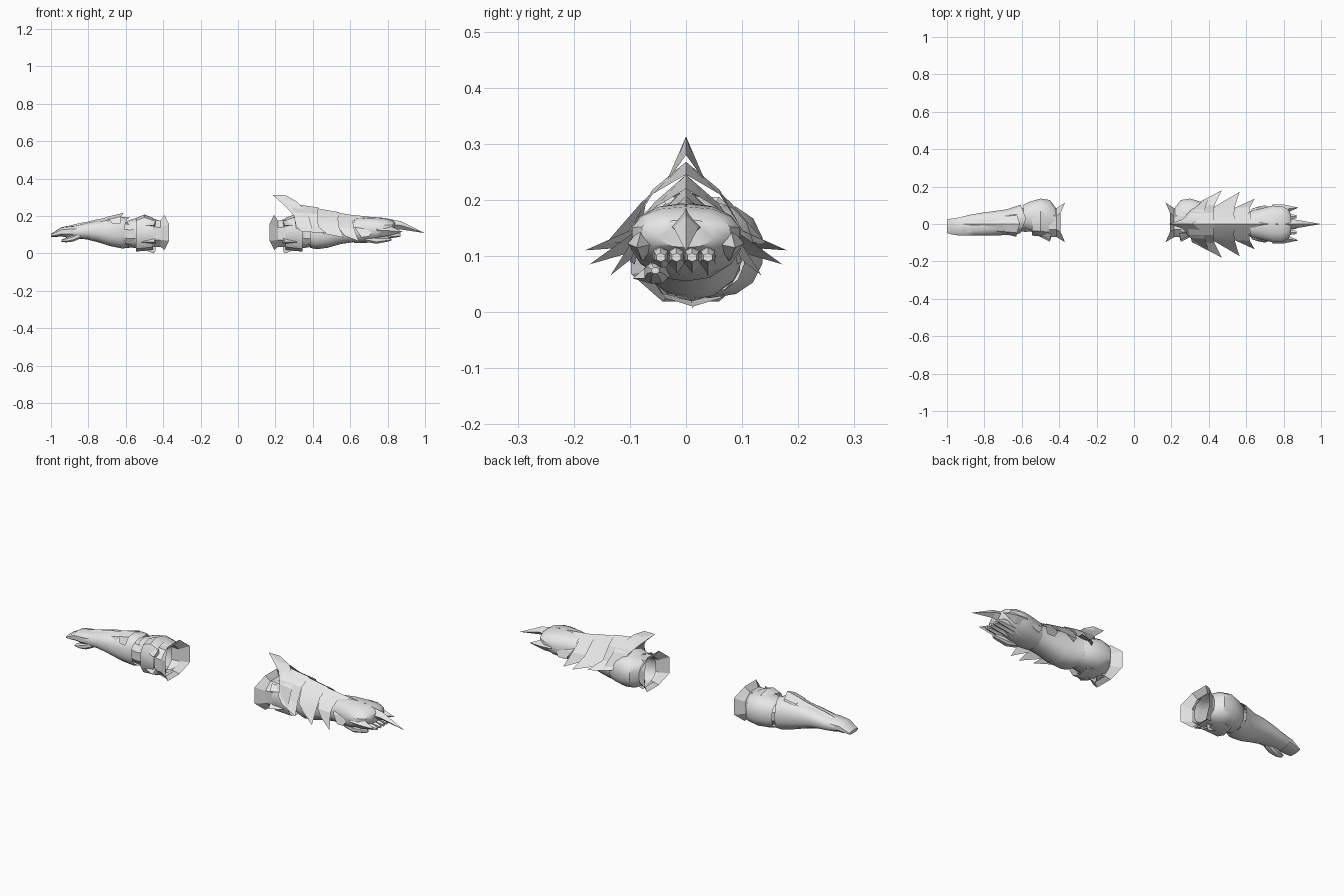
import bpy, math
from mathutils import Vector

grey = bpy.data.materials.new("light grey")
grey.diffuse_color = (0.8, 0.8, 0.8, 1)


def add(name, verts, faces, angle=35):
    me = bpy.data.meshes.new(name)
    me.from_pydata(verts, [], faces)
    me.materials.append(grey)
    ob = bpy.data.objects.new(name, me)
    bpy.context.collection.objects.link(ob)
    bpy.ops.object.select_all(action='DESELECT')
    ob.select_set(True)
    bpy.context.view_layer.objects.active = ob
    bpy.ops.object.mode_set(mode='EDIT')
    bpy.ops.mesh.select_all(action='SELECT')
    bpy.ops.mesh.normals_make_consistent(inside=False)
    bpy.ops.object.mode_set(mode='OBJECT')
    if angle:
        bpy.ops.object.shade_smooth_by_angle(angle=math.radians(angle))
    return ob


def loft(name, rings, n=12, caps=(False, False), power=0.85, rim=0, angle=35):
    """Tube along x; rings are (x, y0, y1, z0, z1). rim pushes the sides of the last ring along x."""
    verts, faces = [], []
    for k, (x, y0, y1, z0, z1) in enumerate(rings):
        for i in range(n):
            a = 2 * math.pi * (i + 0.5) / n
            c, s = math.cos(a), math.sin(a)
            c = math.copysign(abs(c) ** power, c)
            s = math.copysign(abs(s) ** power, s)
            dx = rim * (abs(c) - 0.6) if k == len(rings) - 1 else 0
            verts.append((x + dx, (y0 + y1) / 2 + c * (y1 - y0) / 2,
                          (z0 + z1) / 2 + s * (z1 - z0) / 2))
    for k in range(len(rings) - 1):
        for i in range(n):
            j = (i + 1) % n
            faces.append((k * n + i, k * n + j, (k + 1) * n + j, (k + 1) * n + i))
    if caps[0]:
        faces.append(tuple(range(n)))
    if caps[1]:
        faces.append(tuple(range((len(rings) - 1) * n, len(rings) * n)))
    return add(name, verts, faces, angle)


def spike(name, base, mid, tip):
    """Four-sided curved claw: a base diamond, a middle diamond and a tip."""
    verts = []
    for (x, y, z, ry, rz) in (base, mid):
        verts += [(x, y + ry, z), (x, y, z + rz), (x, y - ry, z), (x, y, z - rz)]
    verts.append(tip)
    faces = [(3, 2, 1, 0)]
    for i in range(4):
        j = (i + 1) % 4
        faces += [(i, j, 4 + j, 4 + i), (4 + i, 4 + j, 8)]
    add(name, verts, faces, 0)


# Upper arm, shared by both sides (mirrored and shifted for the right)
for side in ("left", "right"):
    def X(x):
        return x if side == "left" else -x - 0.2

    def R(rings):
        return [(X(r[0]),) + tuple(r[1:]) for r in rings]

    sgn = 1 if side == "left" else -1
    loft(side + "_upper_arm", R([(-0.59, -0.03, 0.105, 0.035, 0.175), (-0.56, -0.04, 0.12, 0.03, 0.185),
                                 (-0.50, -0.055, 0.138, 0.025, 0.195), (-0.45, -0.055, 0.13, 0.03, 0.185),
                                 (-0.42, -0.06, 0.09, 0.04, 0.175)]), 14)
    loft(side + "_arm_band", R([(-0.545, -0.065, 0.09, 0.01, 0.19), (-0.50, -0.07, 0.10, 0.013, 0.208),
                                (-0.455, -0.075, 0.095, 0.02, 0.19)]), 10)
    loft(side + "_elbow", R([(-0.64, -0.04, 0.085, 0.045, 0.17), (-0.58, -0.045, 0.09, 0.04, 0.165),
                             (-0.53, -0.04, 0.09, 0.04, 0.17)]), 10)
    loft(side + "_cuff", R([(-0.455, -0.075, 0.085, 0.03, 0.185), (-0.415, -0.075, 0.09, 0.03, 0.18),
                            (-0.385, -0.105, 0.122, 0.012, 0.212)]), 8, rim=0.05 * sgn, angle=20)
    # Small points below and in front of the band
    for k, (y, z, ty, tz) in enumerate([(0.01, 0.025, 0.012, 0.0), (-0.06, 0.06, -0.095, 0.06),
                                        (-0.05, 0.15, -0.085, 0.15)]):
        add(f"{side}_band_point_{k}", [(X(-0.52), y, z), (X(-0.44), y, z + 0.03),
                                       (X(-0.44), y, z - 0.01), (X(-0.45), ty, tz)],
            [(0, 1, 3), (0, 3, 2), (1, 2, 3)], 0)

# Left forearm, wrist and hand
loft("left_forearm", [(-0.92, -0.06, 0.04, 0.08, 0.145), (-0.87, -0.062, 0.052, 0.078, 0.15),
                      (-0.81, -0.064, 0.062, 0.075, 0.165), (-0.75, -0.064, 0.07, 0.06, 0.178),
                      (-0.68, -0.06, 0.08, 0.038, 0.183), (-0.62, -0.055, 0.10, 0.026, 0.195),
                      (-0.595, -0.05, 0.105, 0.03, 0.19)], 14, rim=-0.03)
loft("left_fingers", [(-1.0, -0.05, 0.025, 0.088, 0.105), (-0.975, -0.057, 0.03, 0.088, 0.12),
                      (-0.945, -0.062, 0.035, 0.09, 0.14), (-0.90, -0.064, 0.042, 0.085, 0.147),
                      (-0.86, -0.06, 0.045, 0.085, 0.148)], 10, (True, False), 0.7)
loft("left_thumb", [(-0.945, -0.055, -0.03, 0.062, 0.075), (-0.92, -0.06, -0.022, 0.058, 0.083),
                    (-0.88, -0.062, -0.015, 0.062, 0.10), (-0.84, -0.055, -0.01, 0.08, 0.12)],
     8, (True, False))


def plate(name, back, front):
    """Creased roof plate; edges run from the ridge outward and are mirrored in y."""
    n = len(back)
    verts, faces = [], []
    for s in (1, -1):
        o = len(verts)
        verts += [(x, s * y, z) for x, y, z in back + front]
        for i in range(n - 1):
            faces.append((o + i, o + i + 1, o + n + i + 1, o + n + i))
    add(name, verts, faces, 20)


# Overlapping scales on top of the left forearm
for k, (x, z) in enumerate([(-0.82, 0.168), (-0.74, 0.185), (-0.68, 0.198), (-0.61, 0.217)]):
    w = 0.035 + 0.008 * k
    plate(f"left_forearm_scale_{k}",
          [(x - 0.09, 0.0, z - 0.022), (x - 0.08, w * 0.7, z - 0.035), (x - 0.06, w, z - 0.06)],
          [(x, 0.0, z), (x - 0.015, w * 0.8, z - 0.02), (x - 0.02, w * 1.15, z - 0.06)])

# Right forearm and gauntlet hand
loft("right_forearm", [(0.385, -0.06, 0.10, 0.03, 0.19), (0.42, -0.07, 0.09, 0.022, 0.195),
                       (0.48, -0.075, 0.08, 0.03, 0.19), (0.55, -0.07, 0.072, 0.05, 0.185),
                       (0.62, -0.066, 0.066, 0.06, 0.18), (0.68, -0.07, 0.07, 0.065, 0.18)], 14)
loft("right_hand", [(0.62, -0.07, 0.07, 0.055, 0.19), (0.68, -0.085, 0.085, 0.055, 0.195),
                    (0.74, -0.10, 0.10, 0.065, 0.193), (0.79, -0.098, 0.098, 0.085, 0.188),
                    (0.825, -0.08, 0.08, 0.105, 0.178), (0.84, -0.05, 0.05, 0.115, 0.165)],
     14, (False, True))
for k in range(4):
    y = -0.045 + 0.028 * k
    loft(f"right_finger_{k}", [(0.72, y - 0.016, y + 0.016, 0.065, 0.12),
                               (0.80, y - 0.015, y + 0.015, 0.078, 0.12),
                               (0.845, y - 0.014, y + 0.014, 0.085, 0.115),
                               (0.87, y - 0.009, y + 0.009, 0.09, 0.105)], 6, (False, True))
loft("right_thumb", [(0.68, -0.07, -0.02, 0.06, 0.11), (0.74, -0.075, -0.03, 0.05, 0.09),
                     (0.80, -0.07, -0.04, 0.062, 0.088), (0.82, -0.062, -0.048, 0.068, 0.08)],
     8, (False, True))
spike("middle_claw", (0.76, 0, 0.155, 0.035, 0.038), (0.87, 0, 0.15, 0.022, 0.022), (1.0, 0, 0.108))
for s, nm in ((1, "back"), (-1, "front")):
    spike(nm + "_claw", (0.74, s * 0.075, 0.125, 0.028, 0.035),
          (0.80, s * 0.078, 0.122, 0.026, 0.03), (0.88, s * 0.088, 0.115))

# Crest plates over the right forearm: the first rises into a horn
plate("crest_horn_plate",
      [(0.185, 0, 0.313), (0.26, 0.025, 0.245), (0.30, 0.07, 0.20), (0.31, 0.085, 0.13)],
      [(0.31, 0, 0.28), (0.36, 0.035, 0.232), (0.38, 0.08, 0.195), (0.40, 0.145, 0.12)])
add("crest_horn_tip", [(0.185, 0, 0.313), (0.25, 0, 0.313), (0.31, 0, 0.28),
                       (0.26, 0.025, 0.245), (0.26, -0.025, 0.245)],
    [(0, 1, 3), (1, 2, 3), (0, 4, 1), (1, 4, 2)], 0)
for k, (x0, x1, z0, z1, tip) in enumerate([
        (0.28, 0.43, 0.268, 0.245, (0.47, 0.18, 0.11)),
        (0.40, 0.54, 0.245, 0.22, (0.565, 0.172, 0.085)),
        (0.51, 0.62, 0.222, 0.203, (0.645, 0.135, 0.065)),
        (0.60, 0.73, 0.207, 0.193, (0.70, 0.10, 0.09))]):
    w = 0.075 - 0.004 * k
    plate(f"crest_plate_{k}",
          [(x0, 0, z0), (x0 + 0.02, w * 0.8, z0 - 0.05), (x0 + 0.03, w * 1.3, 0.145 - 0.005 * k),
           (x0 + 0.06, w * 1.45, 0.115 - 0.01 * k)],
          [(x1, 0, z1), (x1 - 0.005, w * 0.8, z1 - 0.035), (x1, w * 1.35, 0.145 - 0.005 * k), tip])
